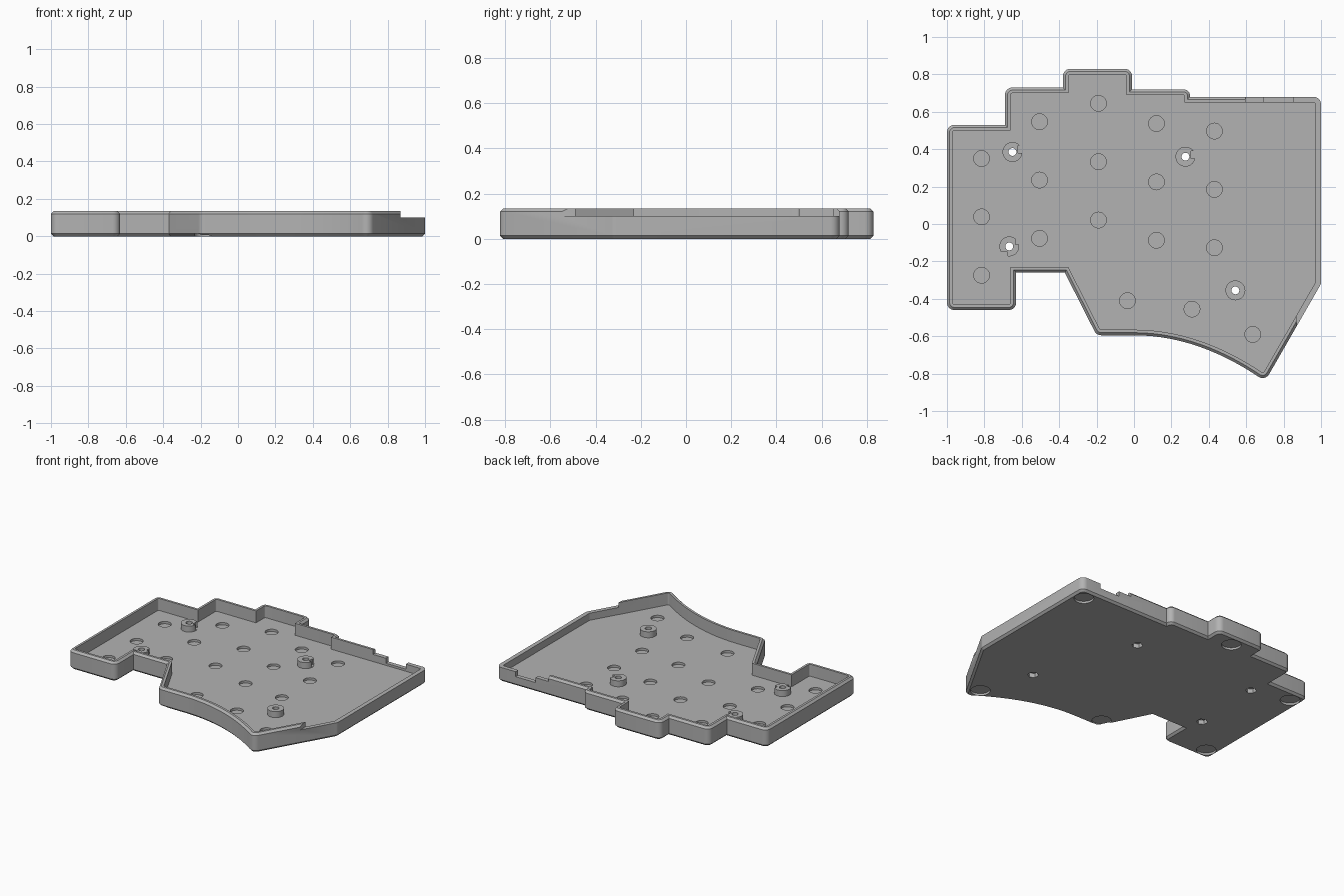
import bpy, bmesh, math
from mathutils import Vector, Matrix

if "Cube" in bpy.data.objects:
    bpy.data.objects.remove(bpy.data.objects["Cube"])

HEIGHT, FLOOR, LOW_RIM = 0.134, 0.05, 0.10
WALL, CHAMFER = 0.03, 0.014

grey = bpy.data.materials.new("case_grey")
grey.use_nodes = True
grey.diffuse_color = (0.45, 0.45, 0.45, 1)
grey.node_tree.nodes["Principled BSDF"].inputs["Base Color"].default_value = grey.diffuse_color


def make_object(name, bm):
    bmesh.ops.recalc_face_normals(bm, faces=bm.faces)
    mesh = bpy.data.meshes.new(name)
    bm.to_mesh(mesh)
    bm.free()
    mesh.materials.append(grey)
    obj = bpy.data.objects.new(name, mesh)
    bpy.context.collection.objects.link(obj)
    return obj


def cylinder(bm, x, y, radius, low, high, sides=32):
    bmesh.ops.create_cone(bm, cap_ends=True, segments=sides, radius1=radius, radius2=radius,
                          depth=high - low, matrix=Matrix.Translation((x, y, (low + high) / 2)))


def box(bm, x0, x1, y0, y1, z0, z1):
    centre = Matrix.Translation(((x0 + x1) / 2, (y0 + y1) / 2, (z0 + z1) / 2))
    bmesh.ops.create_cube(bm, size=1, matrix=centre @ Matrix.Diagonal((x1 - x0, y1 - y0, z1 - z0, 1)))


def boolean(target, bm, operation):
    tool = make_object("shape_tool", bm)
    tool.hide_render = True
    mod = target.modifiers.new("shape", 'BOOLEAN')
    mod.operation, mod.object, mod.solver = operation, tool, 'EXACT'
    bpy.ops.object.select_all(action='DESELECT')
    bpy.context.view_layer.objects.active = target
    target.select_set(True)
    bpy.ops.object.modifier_apply(modifier=mod.name)
    bpy.data.objects.remove(tool)


def rounded(corners, steps=6):
    """Replace every corner that has a radius by an arc."""
    points = []
    for i, (x, y, radius) in enumerate(corners):
        p = Vector((x, y))
        if not radius:
            points.append(p)
            continue
        a = (Vector(corners[i - 1][:2]) - p).normalized()
        b = (Vector(corners[(i + 1) % len(corners)][:2]) - p).normalized()
        half = a.angle(b) / 2
        centre = p + (a + b).normalized() * radius / math.sin(half)
        start = p + a * radius / math.tan(half) - centre
        sweep = math.pi - 2 * half
        for s in range(steps + 1):
            t = sweep * s / steps
            points.append(centre + Matrix.Rotation(t, 2) @ start)
    return points


def inset(points, distance):
    """Move a counter-clockwise outline inwards with mitred corners."""
    result = []
    for i, p in enumerate(points):
        d1 = (p - points[i - 1]).normalized()
        d2 = (points[(i + 1) % len(points)] - p).normalized()
        n1, n2 = Vector((-d1.y, d1.x)), Vector((-d2.y, d2.x))
        result.append(p + (n1 + n2) * distance / (1 + n1.dot(n2)))
    return result


# Case outline, with a curved front edge
R = 0.04
curve = [(x / 20, -0.595 - 0.5 * (x / 20) ** 2, 0) for x in range(14)]
outline = rounded(
    [(-1, -0.46, R), (-0.63, -0.46, R), (-0.63, -0.26, 0), (-0.37, -0.26, 0), (-0.2, -0.595, R)]
    + curve
    + [(0.7, -0.842, R), (1, -0.32, R), (1, 0.68, R), (0.3, 0.68, 0), (0.3, 0.72, 0.035),
       (-0.01, 0.72, 0), (-0.01, 0.83, R), (-0.38, 0.83, R), (-0.38, 0.73, 0),
       (-0.69, 0.73, R), (-0.69, 0.53, 0), (-1, 0.53, R)])

# Open tray: chamfered outside, rim, inner wall and floor
bm = bmesh.new()
section = [(CHAMFER, 0), (0, CHAMFER), (0, HEIGHT - CHAMFER), (CHAMFER, HEIGHT),
           (WALL, HEIGHT), (WALL, FLOOR)]
rings = [[bm.verts.new((p.x, p.y, z)) for p in inset(outline, d)] for d, z in section]
for lower, upper in zip(rings, rings[1:]):
    for i in range(len(lower)):
        bm.faces.new((lower[i - 1], lower[i], upper[i], upper[i - 1]))
bm.faces.new(rings[0])
bm.faces.new(rings[-1])
case = make_object("keyboard_case_tray", bm)

# Screw standoffs
screws = [(-0.65, 0.385), (0.275, 0.36), (-0.667, -0.12), (0.542, -0.355)]
bm = bmesh.new()
for x, y in screws:
    cylinder(bm, x, y, 0.053, FLOOR - 0.015, 0.092)
boolean(case, bm, 'UNION')

# Shallow round pockets in the floor, one per key
columns = [(-0.815, 0.35), (-0.505, 0.547), (-0.19, 0.645), (0.12, 0.537), (0.43, 0.497)]
pockets = [(x, top - 0.312 * row) for x, top in columns for row in range(3)]
pockets += [(-0.035, -0.41), (0.31, -0.455), (0.635, -0.59)]
bm = bmesh.new()
for x, y in pockets:
    cylinder(bm, x, y, 0.042, FLOOR - 0.016, FLOOR + 0.02)
boolean(case, bm, 'DIFFERENCE')

# Round foot recesses and hexagonal nut recesses underneath
feet = [(0.92, 0.6), (0.67, -0.725), (-0.17, -0.525), (-0.92, -0.38), (-0.92, 0.45), (-0.18, 0.75)]
bm = bmesh.new()
for x, y in feet:
    cylinder(bm, x, y, 0.063, -0.02, 0.015)
for x, y in screws:
    cylinder(bm, x, y, 0.036, -0.02, 0.03, 6)
boolean(case, bm, 'DIFFERENCE')

# Screw holes, and clearance bites in three standoffs
bm = bmesh.new()
for x, y in screws:
    cylinder(bm, x, y, 0.021, -0.02, 0.2, 24)
for x, y in [(-0.595, 0.4), (0.33, 0.37), (-0.61, -0.09), (-0.7, -0.17)]:
    box(bm, x - 0.024, x + 0.024, y - 0.02, y + 0.02, FLOOR + 0.003, 0.12)
boolean(case, bm, 'DIFFERENCE')

# Lowered rim along the right-hand side and rear corner
bm = bmesh.new()
box(bm, 0.868, 1.1, -0.7, 0.75, LOW_RIM, 0.2)
boolean(case, bm, 'DIFFERENCE')
bm = bmesh.new()
box(bm, 0.595, 1.15, 0.6, 0.8, LOW_RIM, 0.25)
boolean(case, bm, 'DIFFERENCE')

# Connector opening in the rear wall
bm = bmesh.new()
box(bm, 0.695, 0.85, 0.6, 0.75, 0.065, 0.2)
boolean(case, bm, 'DIFFERENCE')

bpy.ops.object.shade_smooth_by_angle(angle=math.radians(30))
